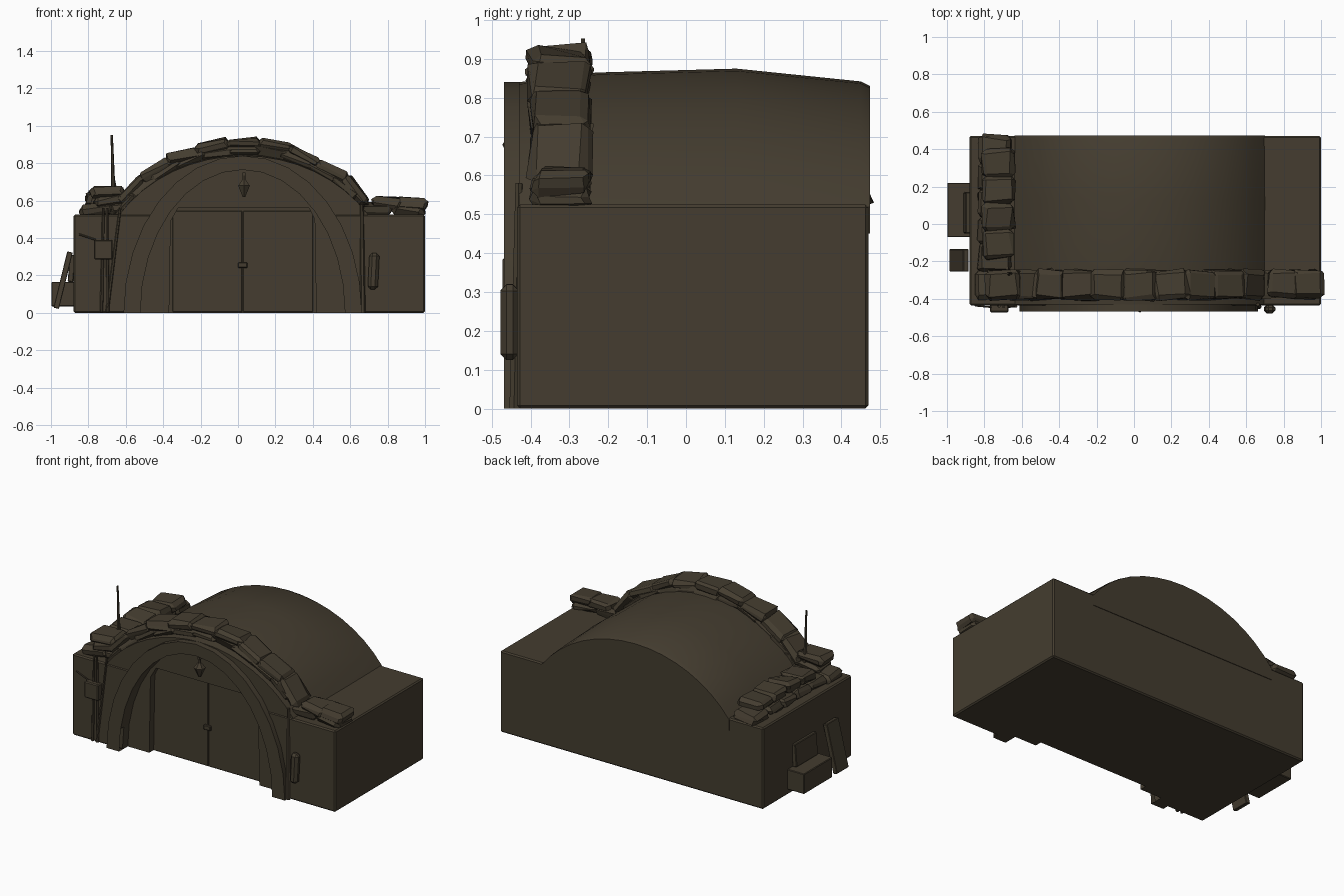
import bpy, bmesh, math, random
from mathutils import Vector, Matrix, Euler

random.seed(7)
cube = bpy.data.objects.get("Cube")
if cube:
    bpy.data.objects.remove(cube, do_unlink=True)

earth = bpy.data.materials.new("dark_earth_brown")
earth.use_nodes = True
color = (0.058, 0.046, 0.029, 1)
earth.diffuse_color = color
bsdf = earth.node_tree.nodes["Principled BSDF"]
bsdf.inputs["Base Color"].default_value = color
bsdf.inputs["Roughness"].default_value = 0.9


def finish(bm, name):
    bmesh.ops.recalc_face_normals(bm, faces=bm.faces)
    mesh = bpy.data.meshes.new(name)
    bm.to_mesh(mesh)
    bm.free()
    mesh.materials.append(earth)
    obj = bpy.data.objects.new(name, mesh)
    bpy.context.collection.objects.link(obj)
    return obj


def box(name, x, y, z, bevel=0.0, rot=(0, 0, 0), jitter=0.0):
    """Box between (min, max) pairs, optionally bevelled, turned and roughened."""
    bm = bmesh.new()
    size = Vector((x[1] - x[0], y[1] - y[0], z[1] - z[0]))
    bmesh.ops.create_cube(bm, size=1)
    bmesh.ops.scale(bm, vec=size, verts=bm.verts)
    if bevel:
        bmesh.ops.bevel(bm, geom=bm.edges[:], offset=bevel, segments=1, affect='EDGES')
    for v in bm.verts:
        v.co += Vector(random.uniform(-jitter, jitter) for _ in range(3))
    centre = Vector((sum(x), sum(y), sum(z))) / 2
    bm.transform(Matrix.Translation(centre) @ Euler(rot).to_matrix().to_4x4())
    return finish(bm, name)


def loft(name, sections):
    """Closed solid through rings of equal point count."""
    bm = bmesh.new()
    rings = [[bm.verts.new(p) for p in s] for s in sections]
    for a, b in zip(rings, rings[1:]):
        for i in range(len(a)):
            j = (i + 1) % len(a)
            bm.faces.new((a[i], a[j], b[j], b[i]))
    bm.faces.new(rings[0])
    bm.faces.new(rings[-1])
    return finish(bm, name)


def prism(name, points, y0, y1):
    return loft(name, [[(x, y, z) for x, z in points] for y in (y0, y1)])


def cut(obj, cutter):
    mod = obj.modifiers.new("cut", 'BOOLEAN')
    mod.operation, mod.solver, mod.object = 'DIFFERENCE', 'EXACT', cutter
    bpy.context.view_layer.update()
    graph = bpy.context.evaluated_depsgraph_get()
    mesh = bpy.data.meshes.new_from_object(obj.evaluated_get(graph))
    obj.modifiers.clear()
    obj.data = mesh


def smooth(obj, angle):
    bpy.ops.object.select_all(action='DESELECT')
    obj.select_set(True)
    bpy.context.view_layer.objects.active = obj
    bpy.ops.object.shade_smooth_by_angle(angle=math.radians(angle))


def half_ellipse(rx, rz, base, n=16):
    arc = [(0.025 + rx * math.cos(math.pi * i / n), rz * math.sin(math.pi * i / n))
           for i in range(n + 1)]
    return [(arc[0][0], base)] + arc[::1] + [(arc[-1][0], base)]


# Main block
block = box("bunker_block", (-0.88, 1.0), (-0.435, 0.47), (0, 0.525), bevel=0.008)

# Barrel vault: a circular arc whose crown varies gently along the depth
CX, CZ, R = 0.03, 0.06, 0.815
SPAN = math.asin(0.67 / R)


def vault_ring(y, lift):
    ring = [(CX - 0.67, y, 0.45)]
    for i in range(17):
        a = -SPAN + 2 * SPAN * i / 16
        ring.append((CX + R * math.sin(a), y, CZ + R * math.cos(a) + lift * math.cos(a * 1.5)))
    return ring + [(CX + 0.67, y, 0.45)]


vault = loft("vault_roof", [vault_ring(y, lift) for y, lift in
                           ((-0.43, -0.035), (-0.23, -0.01), (0.13, 0), (0.45, -0.033), (0.474, -0.045))])

# Entrance arch
arch = prism("entrance_arch", half_ellipse(0.637, 0.84, 0.0)[1:-1], -0.468, -0.35)

# Arched recess and deeper doorway
recess = prism("recess_cutter", half_ellipse(0.547, 0.765, -0.1), -0.6, -0.38)
door_outline = [(-0.37, -0.1), (-0.36, 0.49), (-0.32, 0.56), (0.38, 0.56), (0.41, 0.5), (0.42, -0.1)]
doorway = prism("doorway_cutter", door_outline, -0.5, -0.335)
for part in (block, vault, arch):
    for cutter in (recess, doorway):
        cut(part, cutter)
for cutter in (recess, doorway):
    bpy.data.objects.remove(cutter, do_unlink=True)
smooth(vault, 30)
smooth(arch, 20)

# Door seam and latch
box("door_leaf_left", (0.028, 0.4), (-0.341, -0.33), (0.005, 0.545), bevel=0.002)
box("door_leaf_right", (-0.35, 0.022), (-0.341, -0.33), (0.005, 0.545), bevel=0.002)
box("door_latch", (0.0, 0.05), (-0.355, -0.335), (0.24, 0.27), bevel=0.004)

# Hanging lamp: a tapered gem under a thin stem
bm = bmesh.new()
for z, r1, r2, depth in ((0.65, 0.008, 0.036, 0.06), (0.695, 0.036, 0.012, 0.03), (0.725, 0.008, 0.008, 0.04)):
    bmesh.ops.create_cone(bm, cap_ends=True, segments=6, radius1=r1, radius2=r2, depth=depth,
                          matrix=Matrix.Translation((0.032, -0.437, z)))
finish(bm, "entrance_lamp")
box("lamp_bracket", (0.024, 0.04), (-0.45, -0.37), (0.735, 0.75))


# Sandbags
def bag(name, centre, size, rot):
    half = [s / 2 for s in size]
    spans = [(c - h, c + h) for c, h in zip(centre, half)]
    tilt = [r + random.uniform(-0.08, 0.08) for r in rot]
    return box(name, *spans, bevel=min(size) * 0.32, rot=tilt, jitter=0.009)


# Sandbags following the vault, in two staggered layers
for layer, count, radius in ((0, 10, R - 0.005), (1, 9, R + 0.028)):
    for i in range(count):
        a = -SPAN * 0.97 + 2 * SPAN * 0.97 * (i + 0.5 * layer + 0.25) / (count + 0.5)
        bag("vault_sandbag", (CX + radius * math.sin(a), -0.325, CZ + radius * math.cos(a)),
            (0.19, 0.155, 0.06), (0, a + random.uniform(-0.06, 0.12), 0))

# Sandbags on the left shoulder of the entrance, then along the side
for x, z in ((0.74, 0.555), (0.91, 0.55), (0.8, 0.59), (0.93, 0.585)):
    bag("shoulder_sandbag", (x, -0.32, z), (0.17, 0.15, 0.06), (0, 0.05, 0))
for x, z in ((-0.76, 0.55), (-0.6, 0.56), (-0.68, 0.6), (-0.56, 0.63), (-0.7, 0.645)):
    bag("corner_sandbag", (x, -0.325, z), (0.18, 0.15, 0.06), (0, -0.08, 0))
for layer, count in ((0, 5), (1, 4)):
    for i in range(count):
        y = -0.18 + 0.145 * (i + 0.5 * layer)
        bag("side_sandbag", (-0.745 + 0.02 * layer, y, 0.553 + 0.055 * layer),
            (0.17, 0.15, 0.062), (0, 0, 0))


# Tapered rods: aerial, cables and conduit
def rod(name, a, b, r1, r2):
    a, b = Vector(a), Vector(b)
    axis = b - a
    bm = bmesh.new()
    bmesh.ops.create_cone(bm, cap_ends=True, segments=6, radius1=r1, radius2=r2, depth=axis.length,
                          matrix=Matrix.Translation((a + b) / 2) @ axis.to_track_quat('Z', 'Y').to_matrix().to_4x4())
    return finish(bm, name)


rod("aerial", (-0.665, -0.265, 0.6), (-0.675, -0.265, 0.952), 0.012, 0.006)
rod("aerial_brace", (-0.645, -0.265, 0.6), (-0.67, -0.265, 0.76), 0.009, 0.004)
for x, top in ((-0.73, -0.72), (-0.695, -0.7), (-0.7, -0.63)):
    rod("wall_cable", (x, -0.442, 0.005), (top, -0.44, 0.56), 0.009, 0.007)
rod("cable_loop", (-0.85, -0.437, 0.42), (-0.76, -0.445, 0.39), 0.005, 0.005)
rod("wall_conduit", (0.668, -0.442, 0.0), (0.662, -0.43, 0.58), 0.014, 0.01)

# Wall fittings beside the entrance
box("junction_box", (-0.77, -0.67), (-0.472, -0.43), (0.285, 0.39), bevel=0.006)
box("wall_canister", (0.698, 0.752), (-0.478, -0.43), (0.125, 0.32), bevel=0.016, rot=(0, 0.05, 0))

# Crate, back panel and leaning plank on the right wall
box("side_crate", (-0.998, -0.875), (-0.07, 0.22), (0.035, 0.165), bevel=0.004)
box("side_panel", (-0.905, -0.875), (-0.05, 0.17), (0.165, 0.31), bevel=0.004, rot=(0, 0.08, 0))
box("leaning_plank", (-0.95, -0.92), (-0.255, -0.135), (0.02, 0.33), bevel=0.003, rot=(0, 0.24, 0))
